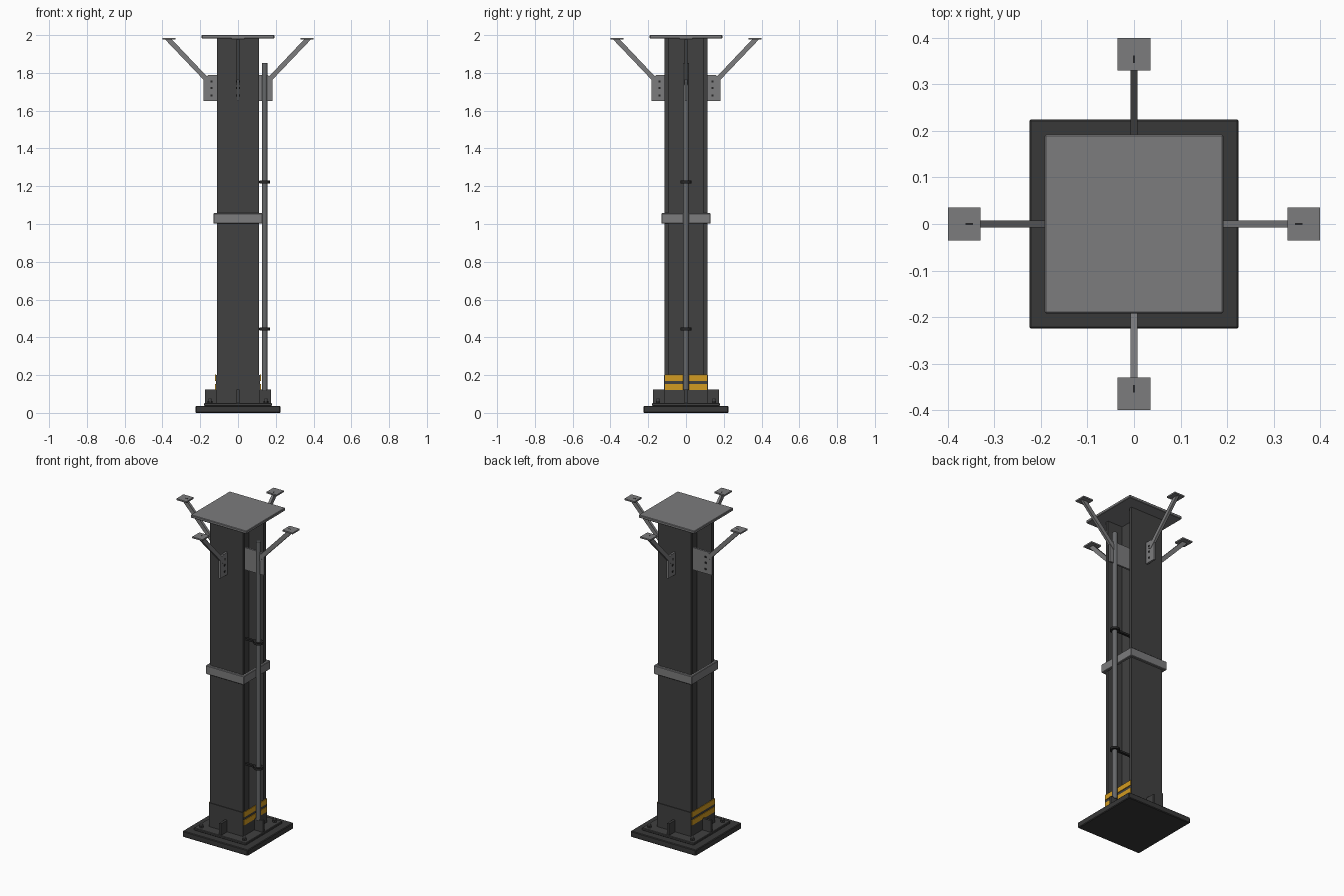
import bpy, math
from mathutils import Vector, Matrix

if "Cube" in bpy.data.objects:
    bpy.data.objects.remove(bpy.data.objects["Cube"])


def material(name, rgb):
    m = bpy.data.materials.new(name)
    m.diffuse_color = (*rgb, 1)
    m.use_nodes = True
    m.node_tree.nodes["Principled BSDF"].inputs["Base Color"].default_value = m.diffuse_color
    return m


DARK = material("dark_steel", (0.052, 0.052, 0.052))
BASE = material("base_black", (0.04, 0.04, 0.04))
GREY = material("grey_steel", (0.2, 0.2, 0.205))
PIPE = material("conduit_grey", (0.13, 0.135, 0.14))
BLACK = material("clamp_black", (0.02, 0.02, 0.02))
YELLOW = material("warning_yellow", (0.65, 0.33, 0.015))


def finish(name, verts, faces, mat, bevel=0, rot=0):
    """Make an object, turned about z by rot quarter turns."""
    me = bpy.data.meshes.new(name)
    me.from_pydata(verts, [], faces)
    me.transform(Matrix.Rotation(rot * math.pi / 2, 4, 'Z'))
    me.materials.append(mat)
    ob = bpy.data.objects.new(name, me)
    bpy.context.collection.objects.link(ob)
    if bevel:
        mod = ob.modifiers.new("edge", 'BEVEL')
        mod.width, mod.segments = bevel, 1
    return ob


def prism(name, outline, vec, mat, bevel=0, rot=0):
    """Extrude a counter-clockwise outline of 3D points along vec."""
    n = len(outline)
    a = [Vector(p) for p in outline]
    verts = a + [p + Vector(vec) for p in a]
    faces = [tuple(reversed(range(n))), tuple(range(n, 2 * n))]
    faces += [(i, (i + 1) % n, n + (i + 1) % n, n + i) for i in range(n)]
    return finish(name, verts, faces, mat, bevel, rot)


def box(name, x0, x1, y0, y1, z0, z1, mat, bevel=0, rot=0):
    pts = [(x0, y0, z0), (x1, y0, z0), (x1, y1, z0), (x0, y1, z0)]
    return prism(name, pts, (0, 0, z1 - z0), mat, bevel, rot)


def side_plate(name, xz, thick, mat, rot):
    """Upright plate in the xz plane, centred on y = 0."""
    return prism(name, [(x, thick / 2, z) for x, z in reversed(xz)][::-1],
                 (0, -thick, 0), mat, 0, rot)


def cylinder(name, x, y, z0, z1, r, sides, mat, smooth=False):
    pts = [(x + r * math.cos(i * math.tau / sides), y + r * math.sin(i * math.tau / sides), z0)
           for i in range(sides)]
    ob = prism(name, pts, (0, 0, z1 - z0), mat)
    if smooth:
        for p in ob.data.polygons:
            p.use_smooth = len(p.vertices) == 4
    return ob


# base slab and base plate
box("base_slab", -0.225, 0.225, -0.225, 0.225, 0, 0.037, BASE, 0.004)
box("base_plate", -0.18, 0.18, -0.18, 0.18, 0.037, 0.052, DARK, 0.003)

# H column: one closed profile
F, I, W, Y = 0.112, 0.093, 0.009, 0.113
half = [(-F, -Y), (F, -Y), (F, -I), (W, -I), (W, I), (F, I)]
profile = half + [(F, Y), (-F, Y), (-F, I), (-W, I), (-W, -I), (-F, -I)]
prism("column", [(x, y, 0.052) for x, y in profile], (0, 0, 1.93), DARK)

# cap plate
box("cap_plate", -0.192, 0.192, -0.192, 0.192, 1.982, 2.0, GREY, 0.003)

for k in range(4):
    # kick sleeve wall, mid collar bar
    box("kick_sleeve", 0.112, 0.117, -0.117, 0.117, 0.052, 0.2, DARK, 0, k)
    box("collar_bar", 0.113, 0.131, -0.131, 0.131, 1.003, 1.057, GREY, 0.003, k)
    # base gusset
    side_plate("base_gusset", [(0.11, 0.05), (0.176, 0.05), (0.176, 0.125), (0.11, 0.125)],
               0.014, DARK, k)
    # brace bracket; on the open sides it reaches in to the web
    inner = 0.0 if k % 2 == 0 else 0.11
    side_plate("brace_bracket", [(inner, 1.652), (0.182, 1.652), (0.182, 1.765),
                                 (0.155, 1.79), (inner, 1.79)], 0.012, GREY, k)
    # diagonal brace and its end pad
    side_plate("brace_arm", [(0.13, 1.745), (0.155, 1.735), (0.385, 1.976), (0.349, 1.976)],
               0.016, GREY, k)
    box("brace_pad", 0.33, 0.4, -0.035, 0.035, 1.976, 1.985, GREY, 0, k)
    box("pad_slot", 0.346, 0.362, -0.002, 0.002, 1.985, 1.986, BLACK, 0, k)
    # bracket bolts through both faces
    for z in (1.68, 1.72, 1.755):
        box("bracket_bolt", 0.135, 0.145, -0.01, 0.01, z - 0.005, z + 0.005, BLACK, 0, k)

# warning stripes on the two open sides
for k in (0, 2):
    for z0, z1 in ((0.12, 0.152), (0.17, 0.202)):
        box("warning_stripe", 0.117, 0.121, -0.112, 0.112, z0, z1, YELLOW, 0, k)

# anchor bolts
for sx in (-1, 1):
    for sy in (-1, 1):
        cylinder("anchor_nut", sx * 0.148, sy * 0.148, 0.052, 0.064, 0.013, 6, BASE)
        cylinder("anchor_stud", sx * 0.148, sy * 0.148, 0.064, 0.076, 0.007, 8, GREY)

# conduit pipe and clamps
cylinder("conduit", 0.141, 0, 0.12, 1.853, 0.015, 16, PIPE, True)
for z in (0.444, 1.222):
    cylinder("conduit_clamp", 0.141, 0, z - 0.007, z + 0.007, 0.028, 16, BLACK, True)
    box("clamp_arm", 0.009, 0.13, -0.008, 0.008, z - 0.006, z + 0.006, BLACK)

# keep normals consistent
import bmesh
for ob in bpy.data.objects:
    bm = bmesh.new()
    bm.from_mesh(ob.data)
    bmesh.ops.recalc_face_normals(bm, faces=bm.faces)
    bm.to_mesh(ob.data)
    bm.free()
